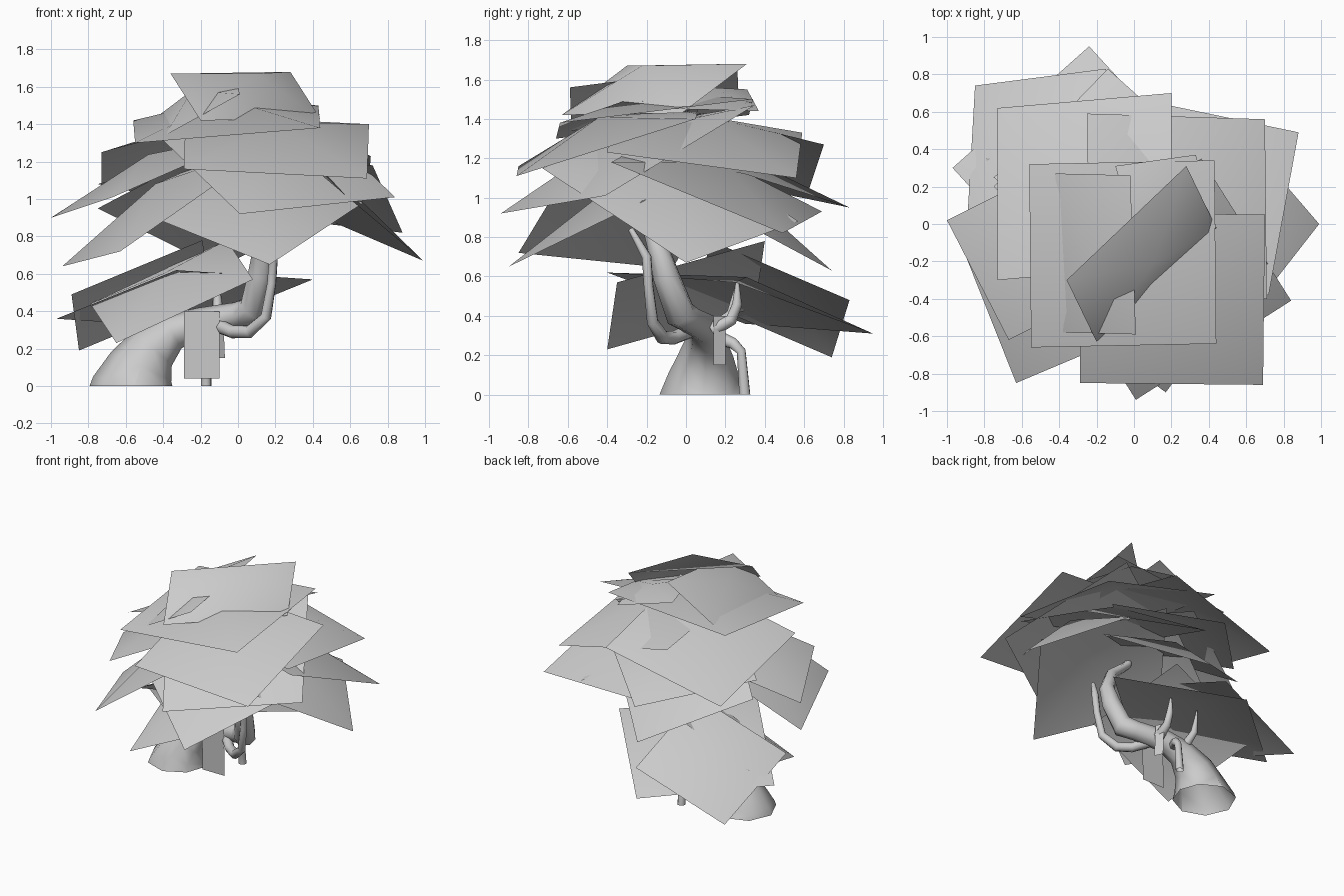
import bpy
import bmesh
from math import radians
from mathutils import Vector

cube = bpy.data.objects.get("Cube")
if cube:
    bpy.data.objects.remove(cube, do_unlink=True)


def make_material(name, colour):
    material = bpy.data.materials.new(name)
    material.use_nodes = True
    material.diffuse_color = colour
    material.node_tree.nodes["Principled BSDF"].inputs["Base Color"].default_value = colour
    return material


pale_grey = make_material("pale grey", (0.6, 0.6, 0.6, 1))


def add_card(name, side, corner, other, bulge=0.14):
    """Leaf card from a corner and its two neighbours, raised at its centre."""
    side, corner, other = Vector(side), Vector(corner), Vector(other)
    points = [side, corner, other, side + other - corner]
    normal = (corner - side).cross(other - corner)
    # Leaf cards face the sky
    if normal.z < 0:
        points.reverse()
        normal.negate()
    size = normal.length ** 0.5
    centre = (side + other) / 2 + normal.normalized() * size * bulge
    mesh = bpy.data.meshes.new(name)
    faces = [(i, (i + 1) % 4, 4) for i in range(4)]
    mesh.from_pydata(points + [centre], [], faces)
    mesh.shade_smooth()
    mesh.materials.append(pale_grey)
    card = bpy.data.objects.new(name, mesh)
    bpy.context.collection.objects.link(card)


def add_limb(name, path):
    """Tapered round limb along (x, y, z, radius) points, cut off at the ground."""
    curve = bpy.data.curves.new(name, "CURVE")
    curve.dimensions = "3D"
    curve.bevel_depth = 1
    curve.bevel_resolution = 2
    spline = curve.splines.new("POLY")
    spline.points.add(len(path) - 1)
    for point, (x, y, z, radius) in zip(spline.points, path):
        point.co = (x, y, z, 1)
        point.radius = radius
    curve.materials.append(pale_grey)
    limb = bpy.data.objects.new(name, curve)
    bpy.context.collection.objects.link(limb)
    bpy.ops.object.select_all(action="DESELECT")
    limb.select_set(True)
    bpy.context.view_layer.objects.active = limb
    bpy.ops.object.convert(target="MESH")
    limb = bpy.context.view_layer.objects.active
    bm = bmesh.new()
    bm.from_mesh(limb.data)
    bmesh.ops.bisect_plane(bm, geom=bm.verts[:] + bm.edges[:] + bm.faces[:],
                           plane_co=(0, 0, 0), plane_no=(0, 0, 1), clear_inner=True)
    bm.to_mesh(limb.data)
    bm.free()
    bpy.ops.object.shade_smooth_by_angle(angle=radians(60))


# Flared, leaning trunk with an elbow, open at the bottom
add_limb("trunk", [
    (-.565, .09, -.08, .25), (-.555, .09, 0, .225), (-.52, .09, .1, .18),
    (-.46, .1, .2, .14), (-.35, .1, .29, .1), (-.2, .09, .34, .08),
    (0, .02, .38, .07), (.08, -.03, .41, .08), (.12, -.1, .6, .07),
    (.13, -.14, .74, .055), (.04, -.2, .92, .04), (-.12, -.22, 1.06, .03),
    (-.19, -.22, 1.25, .01),
])

# Thin branch sweeping beneath the elbow
add_limb("side_branch", [
    (-.12, .03, .33, .04), (-.03, -.06, .29, .035), (.06, -.12, .29, .035),
    (.15, -.17, .37, .03), (.18, -.19, .55, .025), (.19, -.2, .7, .025),
    (.14, -.28, .84, .015),
])

# Root reaching the ground and upright twigs
add_limb("hanging_root", [
    (-.25, .14, .3, .04), (-.18, .24, .26, .03),
    (-.17, .28, .22, .025), (-.17, .3, -.02, .03),
])
add_limb("back_twig", [
    (-.12, .13, .33, .04), (-.11, .23, .38, .03), (-.11, .26, .46, .025),
    (-.12, .26, .58, .008),
])
add_limb("inner_twig", [
    (-.35, .12, .32, .035), (-.36, .23, .41, .025), (-.36, .26, .57, .006),
])

# Small flat leaves hanging beside the trunk
add_card("hanging_leaf_front", (-.29, -.03, .4), (-.29, -.02, .04), (-.1, -.02, .04), 0)
add_card("hanging_leaf_side", (-.08, .14, .4), (-.07, .14, .15), (-.1, .2, .15), 0)

# Cards: neighbour, corner, neighbour
low_tier = [
    ((-.15, .83, .48), (-.85, .74, .19), (-.89, .04, .49)),
    ((-.24, .95, .31), (-.97, .3, .36), (-.33, -.4, .62)),
    ((.08, -.35, .57), (-.65, -.4, .23), (-.79, .35, .44)),
]
middle_tier = [
    ((.42, -.73, 1.15), (.99, 0, .67), (.5, .57, .88)),
    ((-.55, -.38, .94), (.17, -.9, .65), (.67, -.22, .98)),
    ((.84, -.41, 1.01), (.01, -.94, .92), (-.47, -.18, 1.38)),
    ((-.94, -.07, .64), (-.63, -.85, .72), (.2, -.5, 1.3)),
    ((-1, .02, .9), (-.67, -.62, 1.01), (.13, -.22, 1.36)),
    ((-.75, .25, .95), (-.1, .74, .63), (.45, .2, .92)),
    ((-.08, .69, .93), (.88, .49, .82), (.72, -.38, 1.18)),
    ((-.75, .2, 1.08), (-.14, .83, .95), (.45, .3, 1.12)),
]
upper_tier = [
    ((.69, -.86, 1.11), (-.29, -.85, 1.16), (-.28, .06, 1.45)),
    ((.71, -.4, 1.23), (.7, .56, 1.1), (-.25, .59, 1.33)),
    ((.2, .7, 1.27), (-.73, .62, 1.03), (-.73, -.3, 1.25)),
    ((.44, -.64, 1.38), (-.55, -.66, 1.3), (-.56, .32, 1.42)),
]
crown_tier = [
    ((-.36, -.3, 1.67), (-.2, -.63, 1.42), (.44, -.02, 1.43), .24),
    ((.44, -.02, 1.45), (.33, .37, 1.44), (-.1, .31, 1.55)),
    ((-.02, .26, 1.67), (-.42, .27, 1.45), (-.39, -.58, 1.34)),
]
tiers = {"low": low_tier, "middle": middle_tier,
         "upper": upper_tier, "crown": crown_tier}
for tier, cards in tiers.items():
    for number, shape in enumerate(cards, start=1):
        add_card(f"{tier}_leaf_card_{number}", *shape)
